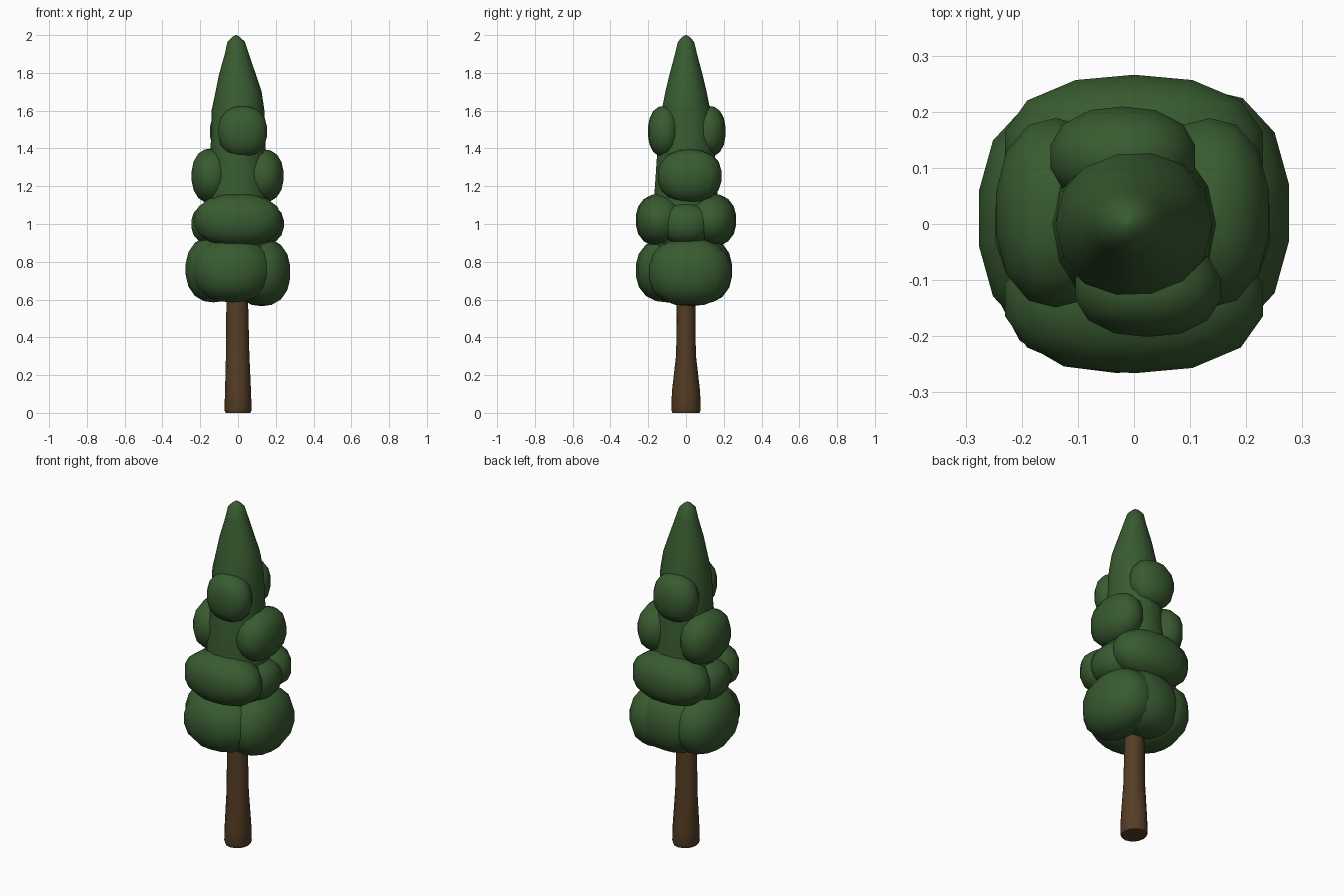
import bpy, bmesh, math
from mathutils import Vector

if "Cube" in bpy.data.objects:
    bpy.data.objects.remove(bpy.data.objects["Cube"])


def material(name, color):
    m = bpy.data.materials.new(name)
    m.diffuse_color = (*color, 1)
    m.use_nodes = True
    m.node_tree.nodes["Principled BSDF"].inputs["Base Color"].default_value = m.diffuse_color
    return m


GREEN = material("foliage_green", (0.04, 0.105, 0.03))
BROWN = material("bark_brown", (0.09, 0.046, 0.018))


def finish(bm, name, mat, angle):
    bmesh.ops.recalc_face_normals(bm, faces=bm.faces)
    me = bpy.data.meshes.new(name)
    bm.to_mesh(me)
    bm.free()
    me.materials.append(mat)
    ob = bpy.data.objects.new(name, me)
    bpy.context.collection.objects.link(ob)
    bpy.ops.object.select_all(action='DESELECT')
    ob.select_set(True)
    bpy.context.view_layer.objects.active = ob
    bpy.ops.object.shade_smooth_by_angle(angle=math.radians(angle))
    return ob


def loft(name, rings, sides, mat, angle=60):
    """Stack of elliptical rings: (z, x centre, x radius, y radius)."""
    bm = bmesh.new()
    loops = []
    for z, cx, rx, ry in rings:
        loops.append([bm.verts.new((cx + rx * math.cos(2 * math.pi * i / sides),
                                    ry * math.sin(2 * math.pi * i / sides), z))
                      for i in range(sides)])
    for a, b in zip(loops, loops[1:]):
        for i in range(sides):
            j = (i + 1) % sides
            bm.faces.new((a[i], a[j], b[j], b[i]))
    bm.faces.new(loops[0][::-1])
    bm.faces.new(loops[-1])
    return finish(bm, name, mat, angle)


def puff(name, centre, radii, n=2.3):
    """Slightly squared-off ellipsoid of foliage."""
    bm = bmesh.new()
    bmesh.ops.create_uvsphere(bm, u_segments=14, v_segments=9, radius=1)
    for v in bm.verts:
        k = sum(abs(c) ** n for c in v.co) ** (-1 / n)
        v.co = Vector([centre[i] + v.co[i] * k * radii[i] for i in range(3)])
    return finish(bm, name, GREEN, 80)


# Trunk, flared at the foot
loft("trunk", [(0, 0, .066, .072), (.015, 0, .072, .077), (.11, 0, .069, .075),
               (.31, -.002, .062, .052), (.56, -.004, .058, .05),
               (.75, 0, .055, .05)], 12, BROWN)

# Pointed crown core
loft("crown_core", [(.62, 0, .12, .12), (.8, 0, .19, .18), (1.0, 0, .18, .18),
                    (1.18, 0, .17, .17), (1.4, 0, .145, .155),
                    (1.6, 0, .14, .132), (1.7, .003, .122, .112),
                    (1.79, -.003, .098, .09), (1.9, -.006, .064, .06),
                    (1.965, -.01, .046, .044), (1.99, -.01, .02, .02),
                    (2.0, -.01, .004, .004)], 14, GREEN, 80)

# Bottom tier: four broad puffs
puff("bottom_front_puff", (-.03, -.1, .755), (.215, .167, .17))
puff("bottom_right_puff", (.125, .02, .745), (.155, .222, .18))
puff("bottom_left_puff", (-.13, .01, .76), (.15, .215, .175))
puff("bottom_back_puff", (.01, .09, .755), (.205, .155, .175))

# Second tier: front and back pair with smaller side fillers
puff("second_front_puff", (0, -.135, 1.02), (.235, .132, .14))
puff("second_back_puff", (0, .135, 1.02), (.235, .132, .14))
puff("second_left_puff", (-.13, 0, 1.0), (.12, .14, .11))
puff("second_right_puff", (.125, 0, 1.0), (.12, .14, .11))

# Third tier: left and right pair
puff("third_left_puff", (-.14, .02, 1.255), (.108, .17, .145))
puff("third_right_puff", (.135, .02, 1.255), (.108, .17, .14))

# Top tier: front and back pair
puff("top_front_puff", (.025, -.115, 1.49), (.132, .087, .135))
puff("top_back_puff", (-.02, .12, 1.49), (.132, .09, .135))
